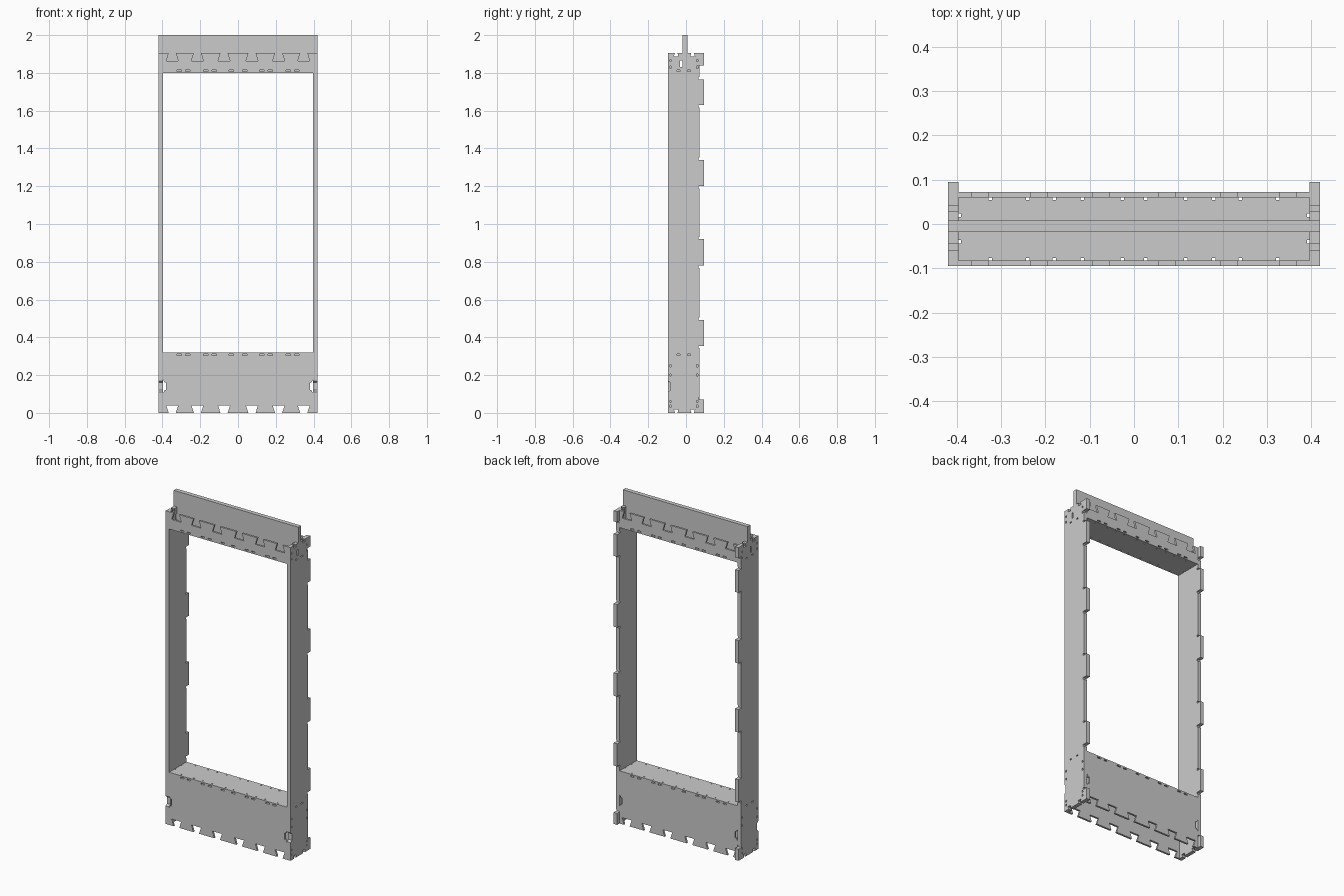
import bpy, bmesh

if "Cube" in bpy.data.objects:
    bpy.data.objects.remove(bpy.data.objects["Cube"])

W, IN = 0.42, 0.397              # outer and inner half width
YF, YB, YT = -0.095, 0.072, 0.095  # front face, back face, tab tip
TH = 0.012                       # face panel thickness
TOP = 1.905


def sheet(name, pts, axis, a, b):
    """Extrude a flat outline along an axis from a to b."""
    def place(p, d):
        if axis == 'x':
            return (d, p[0], p[1])
        if axis == 'y':
            return (p[0], d, p[1])
        return (p[0], p[1], d)
    bm = bmesh.new()
    lo = [bm.verts.new(place(p, a)) for p in pts]
    hi = [bm.verts.new(place(p, b)) for p in pts]
    n = len(pts)
    bm.faces.new(lo)
    bm.faces.new(hi[::-1])
    for i in range(n):
        bm.faces.new((lo[i], hi[i], hi[(i + 1) % n], lo[(i + 1) % n]))
    bmesh.ops.recalc_face_normals(bm, faces=bm.faces)
    me = bpy.data.meshes.new(name)
    bm.to_mesh(me)
    bm.free()
    ob = bpy.data.objects.new(name, me)
    bpy.context.collection.objects.link(ob)
    return ob


def notches(centres, level, depth, mouth, inner):
    """Points along an edge with dovetail notches."""
    out = []
    for c in centres:
        out += [(c - mouth, level), (c - inner, level + depth),
                (c + inner, level + depth), (c + mouth, level)]
    return out


def punch(ob, boxes):
    """Cut small box-shaped slots (centre, size) through a sheet."""
    bm = bmesh.new()
    for c, s in boxes:
        vs = bmesh.ops.create_cube(bm, size=1)['verts']
        for v in vs:
            v.co = [c[i] + v.co[i] * s[i] for i in range(3)]
    me = bpy.data.meshes.new("slot_cutter")
    bm.to_mesh(me)
    bm.free()
    cut = bpy.data.objects.new("slot_cutter", me)
    bpy.context.collection.objects.link(cut)
    cut.hide_render = True
    mod = ob.modifiers.new("slots", 'BOOLEAN')
    mod.operation, mod.solver, mod.object = 'DIFFERENCE', 'EXACT', cut
    bpy.context.view_layer.objects.active = ob
    bpy.ops.object.modifier_apply(modifier=mod.name)
    bpy.data.objects.remove(cut, do_unlink=True)


teeth = [-0.348, -0.215, -0.074, 0.074, 0.215, 0.348]
slot_x = [s * x for x in (0.31, 0.265, 0.17, 0.125, 0.035) for s in (-1, 1)]

# Lower and upper face panels, front and back
lower = [(-IN, 0)] + notches(teeth, 0, 0.04, 0.019, 0.032) + [
    (IN, 0), (IN, 0.105), (0.388, 0.12), (0.38, 0.12), (0.38, 0.16), (0.388, 0.16),
    (IN, 0.175), (IN, 0.32), (-IN, 0.32), (-IN, 0.175), (-0.388, 0.16), (-0.38, 0.16),
    (-0.38, 0.12), (-0.388, 0.12), (-IN, 0.105)]
upper = [(-IN, TOP)] + notches(teeth, TOP, -0.043, 0.019, 0.032) + [
    (IN, TOP), (IN, 1.8), (-IN, 1.8)]
for side, y in (("front", YF), ("back", YB - TH)):
    for level, pts, z in (("lower", lower, 0.308), ("upper", upper, 1.811)):
        ob = sheet(f"{side}_{level}_panel", pts, 'y', y, y + TH)
        punch(ob, [((x, y + TH / 2, z), (0.024, 0.03, 0.007)) for x in slot_x])

# Sill and header shelves with small relief notches along their edges
y0, y1 = YF + TH, YB - TH
relief = sorted(s * x for x in (0.325, 0.24, 0.18, 0.117, 0.027) for s in (-1, 1))
ends = (-0.04, 0.02)
shelf = ([(-IN, y0)] + notches(relief, y0, 0.006, 0.004, 0.004)
         + [(IN, y0)] + [(x, y) for y, x in notches(ends, IN, -0.006, 0.004, 0.004)]
         + [(IN, y1)] + notches(relief, y1, -0.006, 0.004, 0.004)[::-1]
         + [(-IN, y1)]
         + [(x, y) for y, x in notches(ends, -IN, 0.006, 0.004, 0.004)[::-1]])
sheet("sill_shelf", shelf, 'z', 0.298, 0.32)
sheet("header_shelf", shelf, 'z', 1.8, 1.822)

# Side boards: tabbed back edge, notched top and bottom
tabs = [(0, 0.07), (0.355, 0.493), (0.78, 0.92), (1.2, 1.34), (1.63, 1.765), (1.84, TOP)]
side = [(YF, 0)] + notches((-0.052, 0.035), 0, 0.018, 0.007, 0.012)
for a, b in tabs:
    if a > 0:
        side += [(YB, a - 0.012), (YB - 0.006, a - 0.012), (YB - 0.006, a)]
    side += [(YT, a), (YT, b)]
    if b < TOP:
        side += [(YB - 0.006, b), (YB - 0.006, b + 0.012), (YB, b + 0.012)]
side += notches((-0.052, 0.035), TOP, -0.018, 0.007, 0.012)[::-1]
side += [(YF, TOP), (YF, 0.17), (y0, 0.16), (y0, 0.12), (YF, 0.11)]
peg_z = [0.035, 0.06, 0.2, 0.25, 1.83, 1.865]
for name, s in (("left", -1), ("right", 1)):
    ob = sheet(f"{name}_side_board", side, 'x', s * IN, s * W)
    boxes = [((s * W, y, z), (0.024, 0.007, 0.012)) for y in (-0.082, 0.06) for z in peg_z]
    boxes += [((s * W, y, z), (0.024, 0.016, 0.007))
              for y in (-0.04, 0.015) for z in (0.308, 1.811)]
    boxes.append(((s * 0.41, -0.025, 1.848), (0.06, 0.012, 0.036)))
    punch(ob, boxes)

# Upright centre board rising above the header
sheet("centre_top_board", [(-IN, 1.822), (IN, 1.822), (IN, TOP), (W, TOP), (W, 2), (-W, 2),
                           (-W, TOP), (-IN, TOP)], 'y', -0.018, 0.008)
